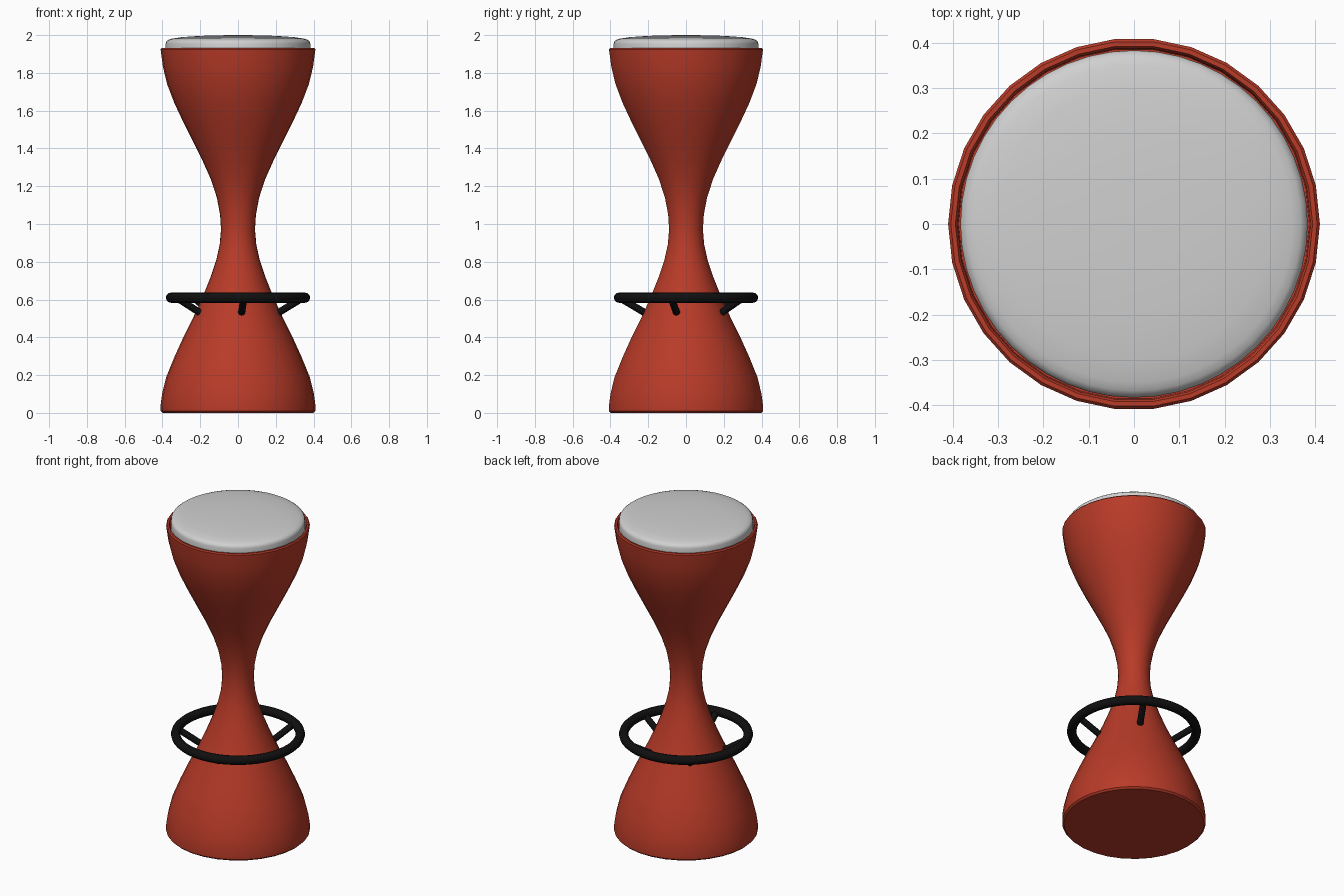
import bpy
import math
from mathutils import Vector

cube = bpy.data.objects.get("Cube")
if cube:
    bpy.data.objects.remove(cube, do_unlink=True)


def material(name, color, roughness):
    mat = bpy.data.materials.new(name)
    mat.use_nodes = True
    mat.diffuse_color = (*color, 1)
    bsdf = mat.node_tree.nodes["Principled BSDF"]
    bsdf.inputs["Base Color"].default_value = (*color, 1)
    bsdf.inputs["Roughness"].default_value = roughness
    return mat


RED = material("brick red", (0.48, 0.043, 0.021), 0.5)
GREY = material("pale grey", (0.63, 0.63, 0.63), 0.6)
BLACK = material("black", (0.005, 0.005, 0.005), 0.5)


def finish(obj, name, mat, angle=40):
    obj.name = obj.data.name = name
    obj.data.materials.append(mat)
    bpy.ops.object.select_all(action="DESELECT")
    obj.select_set(True)
    bpy.context.view_layer.objects.active = obj
    bpy.ops.object.shade_smooth_by_angle(angle=math.radians(angle))
    return obj


def lathe(name, profile, mat, sides=30, angle=40):
    """Spin a (radius, height) profile, listed bottom to top, with both ends capped."""
    verts, faces = [], []
    for radius, z in profile:
        for i in range(sides):
            a = math.tau * i / sides
            verts.append((radius * math.cos(a), radius * math.sin(a), z))
    for row in range(len(profile) - 1):
        for i in range(sides):
            j = (i + 1) % sides
            low, high = row * sides, (row + 1) * sides
            faces.append((low + i, low + j, high + j, high + i))
    faces.append(tuple(reversed(range(sides))))
    faces.append(tuple(range(len(verts) - sides, len(verts))))
    mesh = bpy.data.meshes.new(name)
    mesh.from_pydata(verts, [], faces)
    obj = bpy.data.objects.new(name, mesh)
    bpy.context.collection.objects.link(obj)
    return finish(obj, name, mat, angle)


# Hourglass body with a recessed top that holds the cushion
body_profile = [
    (0.40, 0), (0.41, 0.01), (0.41, 0.04), (0.402, 0.1), (0.38, 0.19),
    (0.335, 0.3), (0.285, 0.41), (0.235, 0.51), (0.185, 0.62), (0.145, 0.72),
    (0.115, 0.81), (0.097, 0.89), (0.09, 0.97), (0.095, 1.05), (0.112, 1.14),
    (0.145, 1.24), (0.19, 1.34), (0.24, 1.44), (0.29, 1.54), (0.337, 1.64),
    (0.375, 1.74), (0.397, 1.83), (0.408, 1.91), (0.41, 1.925), (0.404, 1.932),
    (0.394, 1.932), (0.389, 1.925), (0.387, 1.88),
]
lathe("body", body_profile, RED)

# Padded seat with a rounded edge and a shallow crown
seat_profile = [
    (0.375, 1.87), (0.383, 1.89), (0.383, 1.955), (0.379, 1.967),
    (0.368, 1.975), (0.35, 1.981), (0.3, 1.989), (0.2, 1.996),
    (0.1, 1.999), (0.01, 2.0),
]
lathe("seat_cushion", seat_profile, GREY, sides=48, angle=50)

# Round footrest
RING_RADIUS, RING_Z = 0.355, 0.61
bpy.ops.mesh.primitive_torus_add(
    major_radius=RING_RADIUS, minor_radius=0.027,
    major_segments=48, minor_segments=12, location=(0, 0, RING_Z))
finish(bpy.context.object, "footrest_ring", BLACK, 60)

# Five struts slanting down from the footrest into the body
STRUTS = 5
for k in range(STRUTS):
    a = math.radians(-85) + math.tau * k / STRUTS
    out = Vector((math.cos(a), math.sin(a), 0))
    start = out * 0.35 + Vector((0, 0, 0.608))
    end = out * 0.205 + Vector((0, 0, 0.522))
    axis = end - start
    bpy.ops.mesh.primitive_cylinder_add(
        vertices=12, radius=0.019, depth=axis.length, location=(start + end) / 2,
        rotation=axis.to_track_quat("Z", "Y").to_euler())
    finish(bpy.context.object, f"footrest_strut_{k + 1}", BLACK)
